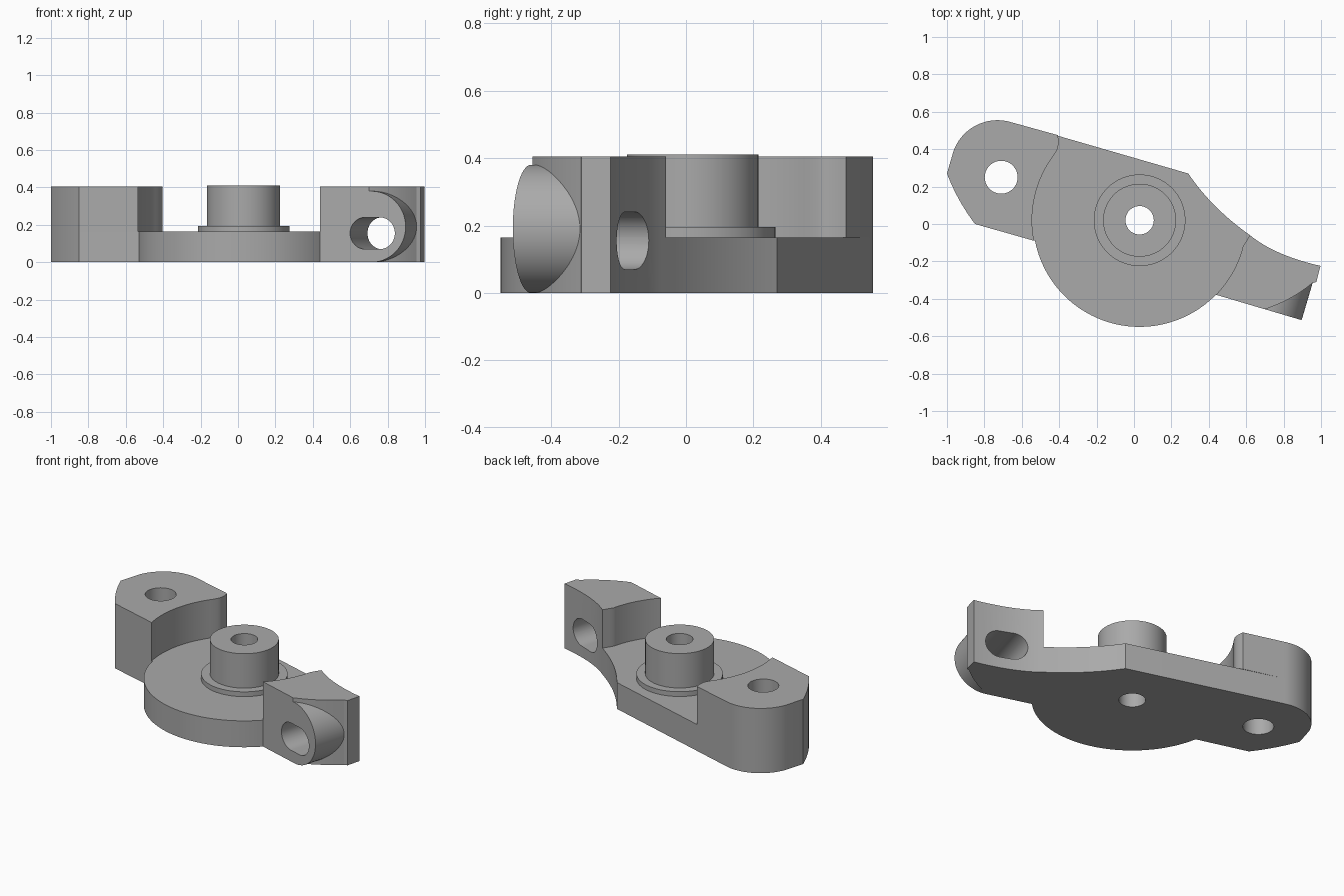
import bpy, bmesh, math
from mathutils import Vector, Matrix

cube = bpy.data.objects.get("Cube")
if cube:
    bpy.data.objects.remove(cube, do_unlink=True)

grey = bpy.data.materials.new("machined grey")
grey.use_nodes = True
colour = (0.40, 0.40, 0.40, 1)
grey.diffuse_color = colour
grey.node_tree.nodes["Principled BSDF"].inputs["Base Color"].default_value = colour

HUB = (0.03, 0.02)
PLATE_TOP, EAR_TOP = 0.165, 0.405


def arc(centre, r, start, end, n=24):
    """Points on a circle between two angles in degrees."""
    angles = [math.radians(start + (end - start) * i / n) for i in range(n + 1)]
    return [(centre[0] + r * math.cos(a), centre[1] + r * math.sin(a)) for a in angles]


def bend(a, b, c, n=12):
    """Smooth curve from a to c passing through b."""
    a, b, c = Vector(a), Vector(b), Vector(c)
    m = 2 * b - (a + c) / 2
    return [tuple((1 - t) ** 2 * a + 2 * t * (1 - t) * m + t * t * c)
            for t in (i / n for i in range(n + 1))]


def prism(name, outline, low, high, matrix=Matrix()):
    """Extrude an outline between two heights."""
    bm = bmesh.new()
    face = bm.faces.new([bm.verts.new((x, y, low)) for x, y in outline])
    up = bmesh.ops.extrude_face_region(bm, geom=[face])["geom"]
    bmesh.ops.translate(bm, vec=(0, 0, high - low),
                        verts=[v for v in up if isinstance(v, bmesh.types.BMVert)])
    bmesh.ops.remove_doubles(bm, verts=bm.verts, dist=0.0005)
    bmesh.ops.transform(bm, matrix=matrix, verts=bm.verts)
    bmesh.ops.recalc_face_normals(bm, faces=bm.faces)
    mesh = bpy.data.meshes.new(name)
    bm.to_mesh(mesh)
    bm.free()
    mesh.materials.append(grey)
    obj = bpy.data.objects.new(name, mesh)
    bpy.context.collection.objects.link(obj)
    return obj


def combine(obj, other, operation):
    """Apply a boolean with another object."""
    mod = obj.modifiers.new("boolean", "BOOLEAN")
    mod.operation, mod.solver, mod.object = operation, "EXACT", other
    bpy.ops.object.select_all(action="DESELECT")
    bpy.context.view_layer.objects.active = obj
    obj.select_set(True)
    bpy.ops.object.modifier_apply(modifier=mod.name)


# Shared outline pieces
ear_outer = (arc((-0.73, 0.305), 0.25, 73.5, 160)
             + bend((-1, 0.27), (-0.935, 0.13), (-0.85, 0)))
back_sweep = bend((0.29, 0.27), (0.435, 0.095), (0.62, -0.06))
arm_back = bend((0.62, -0.06), (0.78, -0.155), (0.997, -0.224))
arm_end = [(0.975, -0.31)] + bend((0.955, -0.315), (0.835, -0.397), (0.70, -0.456))

# Base plate with round front
plate = prism("base_plate", ear_outer + arc(HUB, 0.57, 191, 315.7, 48)
              + arm_end[::-1] + arm_back[::-1] + back_sweep[::-1], 0, PLATE_TOP)

# Raised mounting ear, hollowed around the hub
ear = prism("right_ear", ear_outer + arc(HUB, 0.575, 191, 143)
            + bend((-0.415, 0.39), (-0.404, 0.425), (-0.407, 0.475), 6),
            PLATE_TOP, EAR_TOP)

# Raised clamp arm
arm = prism("left_arm", arm_back + arm_end + arc(HUB, 0.57, 315.7, 346)
            + [(0.598, -0.095)], PLATE_TOP, EAR_TOP)

# Frame on the slanted arm face: local x along face, y up, z outward
along = Vector((0.959, -0.284, 0))
out = Vector((-0.284, -0.959, 0))
frame = Matrix.Translation((0.714, -0.46, 0.19)) @ Matrix(
    (along, Vector((0, 0, 1)), out)).transposed().to_4x4()

# Half-round nose at the arm end
nose = prism("arm_nose", [(-0.014, 0.19)] + arc((0, 0), 0.19, 90, -90, 48)
             + [(-0.014, -0.19)], -0.215, 0, frame)

# Stepped hub
flange = prism("hub_flange", arc(HUB, 0.245, 0, 360, 64)[:-1], PLATE_TOP, 0.195)
boss = prism("hub_boss", arc(HUB, 0.195, 0, 360, 64)[:-1], 0.195, 0.41)

# Holes: hub bore, ear bore and slanted slot
bore = prism("hub_bore", arc(HUB, 0.076, 0, 360, 40)[:-1], -0.1, 0.6)
ear_bore = prism("ear_bore", arc((-0.71, 0.25), 0.088, 0, 360, 40)[:-1], -0.1, 0.6)
slot = prism("arm_slot", arc((0.045, -0.035), 0.085, -90, 90)
             + arc((-0.035, -0.035), 0.085, 90, 270), -0.6, 0.2, frame)
cuts = {plate: (bore, ear_bore, slot), ear: (ear_bore,), arm: (slot,),
        nose: (slot,), flange: (bore,), boss: (bore,)}
for part, cutters in cuts.items():
    for cutter in cutters:
        combine(part, cutter, "DIFFERENCE")
for cutter in (bore, ear_bore, slot):
    bpy.data.objects.remove(cutter, do_unlink=True)

# Smooth curved walls, keep corners crisp
for part in cuts:
    bpy.ops.object.select_all(action="DESELECT")
    bpy.context.view_layer.objects.active = part
    part.select_set(True)
    bpy.ops.object.shade_smooth_by_angle(angle=math.radians(20))
